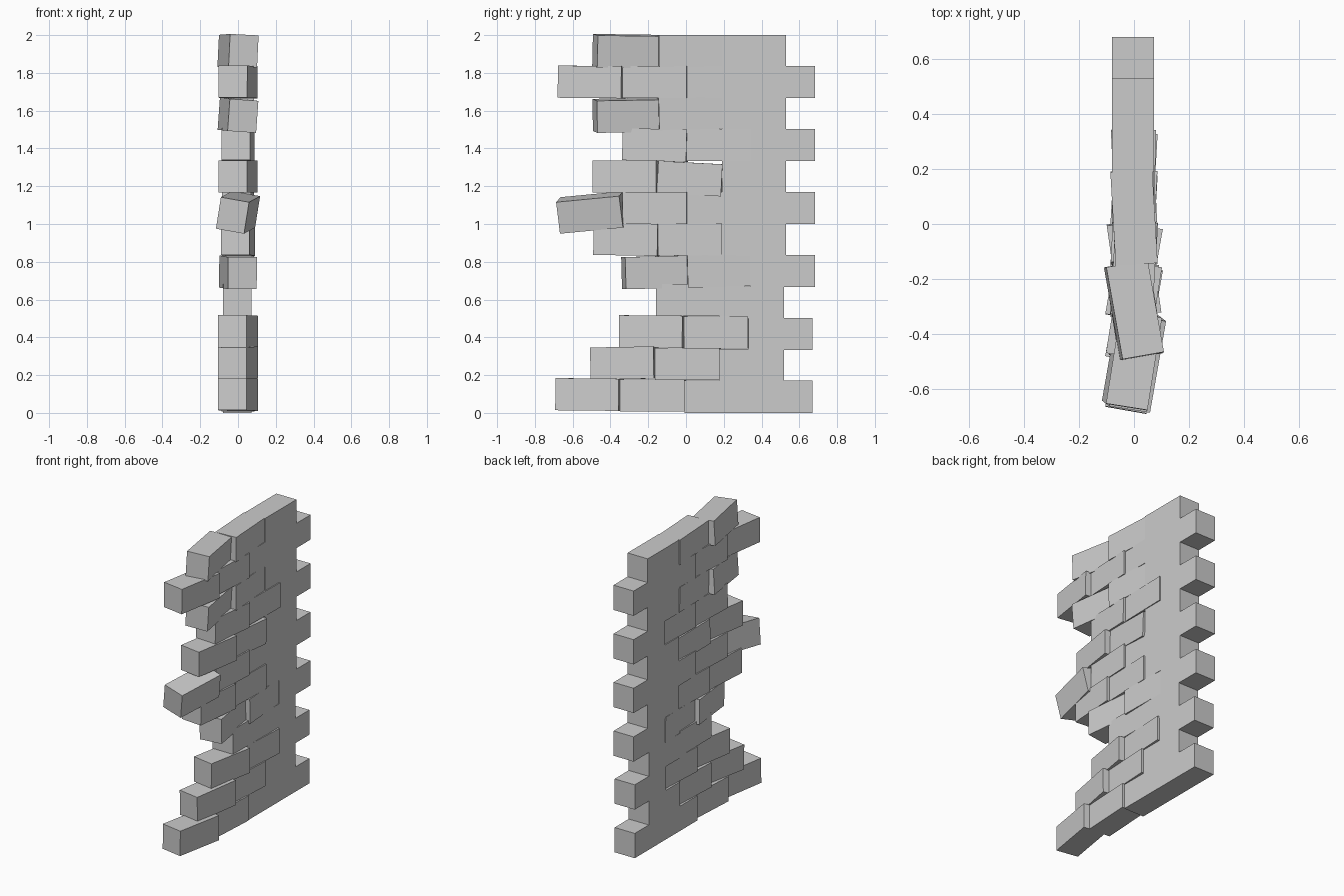
import bpy, bmesh
from math import radians
from mathutils import Matrix, Euler

if "Cube" in bpy.data.objects:
    bpy.data.objects.remove(bpy.data.objects["Cube"])

COURSE = 2.0 / 12            # course spacing
STEP = 0.337                 # brick spacing along y
W, L, H = 0.153, 0.340, 0.170

# Per course: brick count, yaw of the loose end brick, its pitch
courses = [(4, -10, -.6), (3, -10, 1), (3, -10, -.5), (2, 0, 0),
           (3, 8, 1.5), (3, -5, -1), (4, -9, 5.5), (3, -9, 0),
           (3, -4, -1.5), (3, 9, 1), (4, -9, -.5), (3, 10, -.8)]
end_roll = {6: 10, 9: 4, 11: 3}      # end bricks that also lean sideways
second_pitch = {7: -3, 9: 1.5, 4: 1.5}   # sagging or lifted second bricks
end_drop = {6: -.024, 9: -.01, 4: -.008}


def add_brick(bm, y, z, yaw, pitch, roll):
    rot = Euler((radians(pitch), radians(roll), radians(yaw))).to_matrix().to_4x4()
    x = -.004 if yaw == 0 else 0
    m = Matrix.Translation((x, y, z)) @ rot @ Matrix.Diagonal((W, L, H, 1))
    bmesh.ops.create_cube(bm, size=1, matrix=m)


# Staggered courses, square at the back and loosening toward the front
for i, (count, yaw, pitch) in enumerate(courses):
    bm = bmesh.new()
    back = (.53 if i % 2 else .682) - (.012 if i < 4 else 0)
    lift = .012 if i < 4 else 0
    for k in range(count):
        from_end = count - 1 - k         # whole bricks stay put at the back
        turn, tilt, roll, dz = 0, 0, 0, 0
        if from_end == 0:
            turn, tilt = yaw, pitch
            roll, dz = end_roll.get(i, 0), lift + end_drop.get(i, 0)
        elif from_end == 1 and k > 0:
            turn, tilt = yaw * .33, second_pitch.get(i, 0)
            dz = lift * .6 + (-.012 if i == 7 else 0)
        z = max(H / 2, min(COURSE * (i + .5) + dz + .002, 2 - H / 2))
        add_brick(bm, back - L / 2 - k * STEP, z, turn, tilt, roll)
    name = f"brick_course_{i + 1:02d}"
    mesh = bpy.data.meshes.new(name)
    bm.to_mesh(mesh)
    bm.free()
    bpy.context.collection.objects.link(bpy.data.objects.new(name, mesh))
